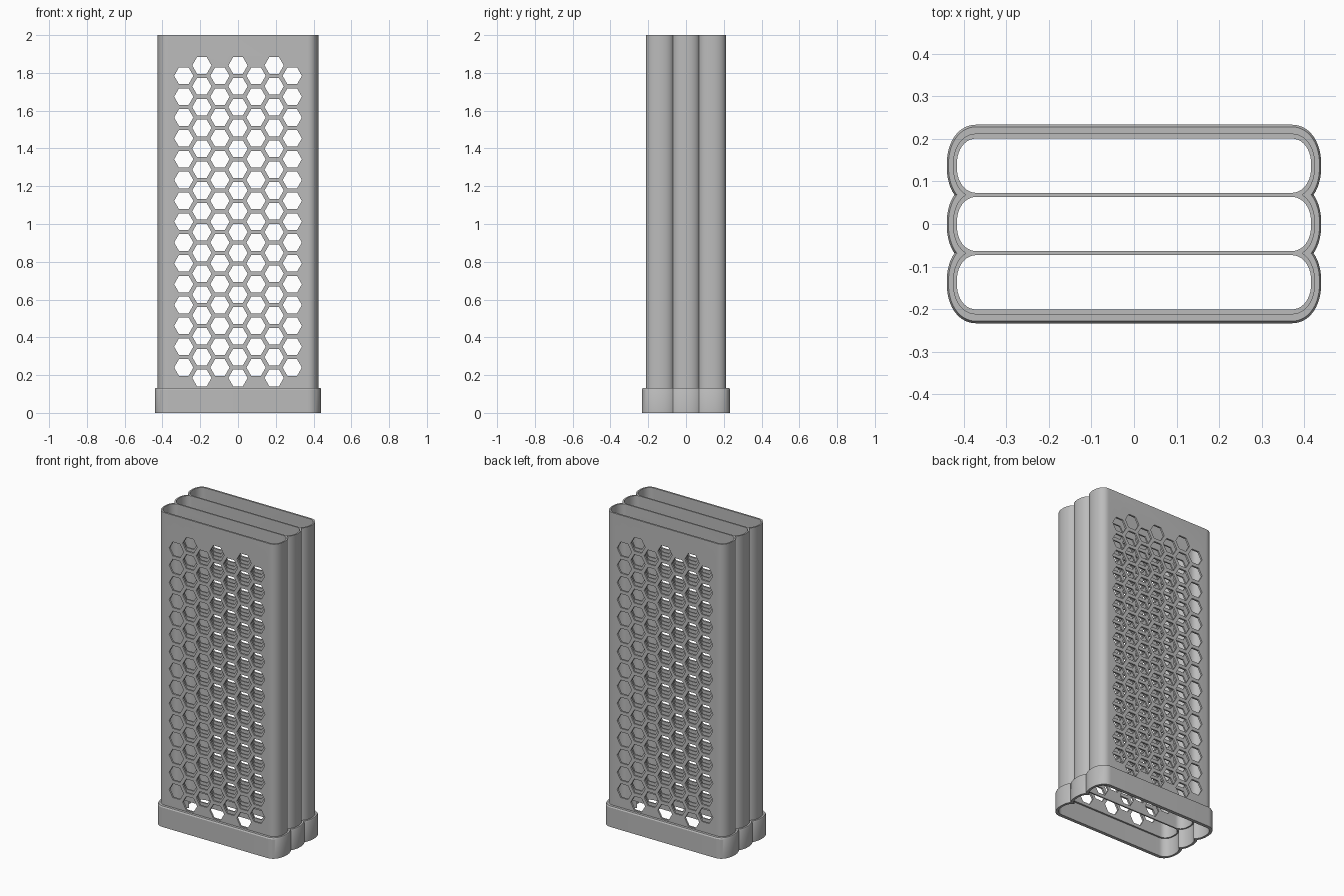
import bpy, bmesh, math

cube = bpy.data.objects.get("Cube")
if cube:
    bpy.data.objects.remove(cube, do_unlink=True)

PITCH = 0.137        # spacing of the three chambers
STRAIGHT = 0.368     # half length of the straight walls
POWER = 2.2          # roundness of the chamber ends
CHAMBERS = (-PITCH, 0, PITCH)

grey = bpy.data.materials.new("grey plastic")
grey.use_nodes = True
grey.diffuse_color = (0.5, 0.5, 0.5, 1)
grey.node_tree.nodes["Principled BSDF"].inputs["Base Color"].default_value = (0.5, 0.5, 0.5, 1)


def outline(ry, rx, centres, steps=20):
    """Merged outline of rounded chambers stacked along y."""
    side = []
    for i, cy in enumerate(centres):
        joint = math.asin(min(1, (PITCH / 2 / ry) ** (POWER / 2)))
        low = -math.pi / 2 if i == 0 else -joint
        high = math.pi / 2 if i == len(centres) - 1 else joint
        for k in range(0 if i == 0 else 1, steps + 1):
            t = low + (high - low) * k / steps
            dx = rx * max(0, math.cos(t)) ** (2 / POWER)
            dy = math.copysign(ry * abs(math.sin(t)) ** (2 / POWER), t)
            side.append((STRAIGHT + dx, cy + dy))
    return side + [(-x, y) for x, y in reversed(side)]


def add_loft(bm, rings):
    """Join equal rings of 3D points into a closed solid."""
    loops = [[bm.verts.new(p) for p in ring] for ring in rings]
    n = len(loops[0])
    for a, b in zip(loops, loops[1:]):
        for i in range(n):
            j = (i + 1) % n
            bm.faces.new((a[i], a[j], b[j], b[i]))
    bm.faces.new(loops[0][::-1])
    bm.faces.new(loops[-1])


def level(points, z):
    return [(x, y, z) for x, y in points]


def make_object(name, solids):
    bm = bmesh.new()
    for rings in solids:
        add_loft(bm, rings)
    bmesh.ops.recalc_face_normals(bm, faces=bm.faces)
    mesh = bpy.data.meshes.new(name)
    bm.to_mesh(mesh)
    bm.free()
    mesh.materials.append(grey)
    obj = bpy.data.objects.new(name, mesh)
    bpy.context.collection.objects.link(obj)
    return obj


def activate(obj):
    bpy.ops.object.select_all(action='DESELECT')
    obj.select_set(True)
    bpy.context.view_layer.objects.active = obj


def cut(obj, cutter):
    cutter.hide_render = True
    mod = obj.modifiers.new("cut", 'BOOLEAN')
    mod.operation = 'DIFFERENCE'
    mod.solver = 'EXACT'
    mod.object = cutter
    activate(obj)
    bpy.ops.object.modifier_apply(modifier=mod.name)
    bpy.data.objects.remove(cutter, do_unlink=True)


# Triple tube body, hollowed into three open chambers
shell = outline(0.0755, 0.0575, CHAMBERS)
body = make_object("chamber_body", [[level(shell, 0.12), level(shell, 2)]])
hollows = []
for cy in CHAMBERS:
    hollow = outline(0.064, 0.0485, [cy])
    # Keep the ends a little rounder than the joints
    hollows.append([level(hollow, 0), level(hollow, 2.1)])
cut(body, make_object("chamber_cutter", hollows))

# Honeycomb holes through every wall
holes = []
for col in range(-3, 4):
    offset = col % 2
    for row in range(16 - offset):
        z = 0.185 + 0.1103 * (row + offset / 2)
        hexagon = [(0.0957 * col + 0.051 * math.cos(k * math.pi / 3),
                    z + 0.051 * math.sin(k * math.pi / 3)) for k in range(6)]
        holes.append([[(x, y, h) for x, h in hexagon] for y in (-0.3, 0.3)])
cut(body, make_object("honeycomb_cutter", holes))

# Socket collar around the foot, open underneath
wide = outline(0.0965, 0.072, CHAMBERS)
top = outline(0.0915, 0.068, CHAMBERS)
collar = make_object("socket_collar", [[level(wide, 0), level(wide, 0.124), level(top, 0.132)]])
socket = outline(0.075, 0.057, CHAMBERS)
cut(collar, make_object("socket_cutter", [[level(socket, -0.1), level(socket, 0.3)]]))

for obj in (body, collar):
    activate(obj)
    bpy.ops.object.shade_smooth_by_angle(angle=math.radians(30))
